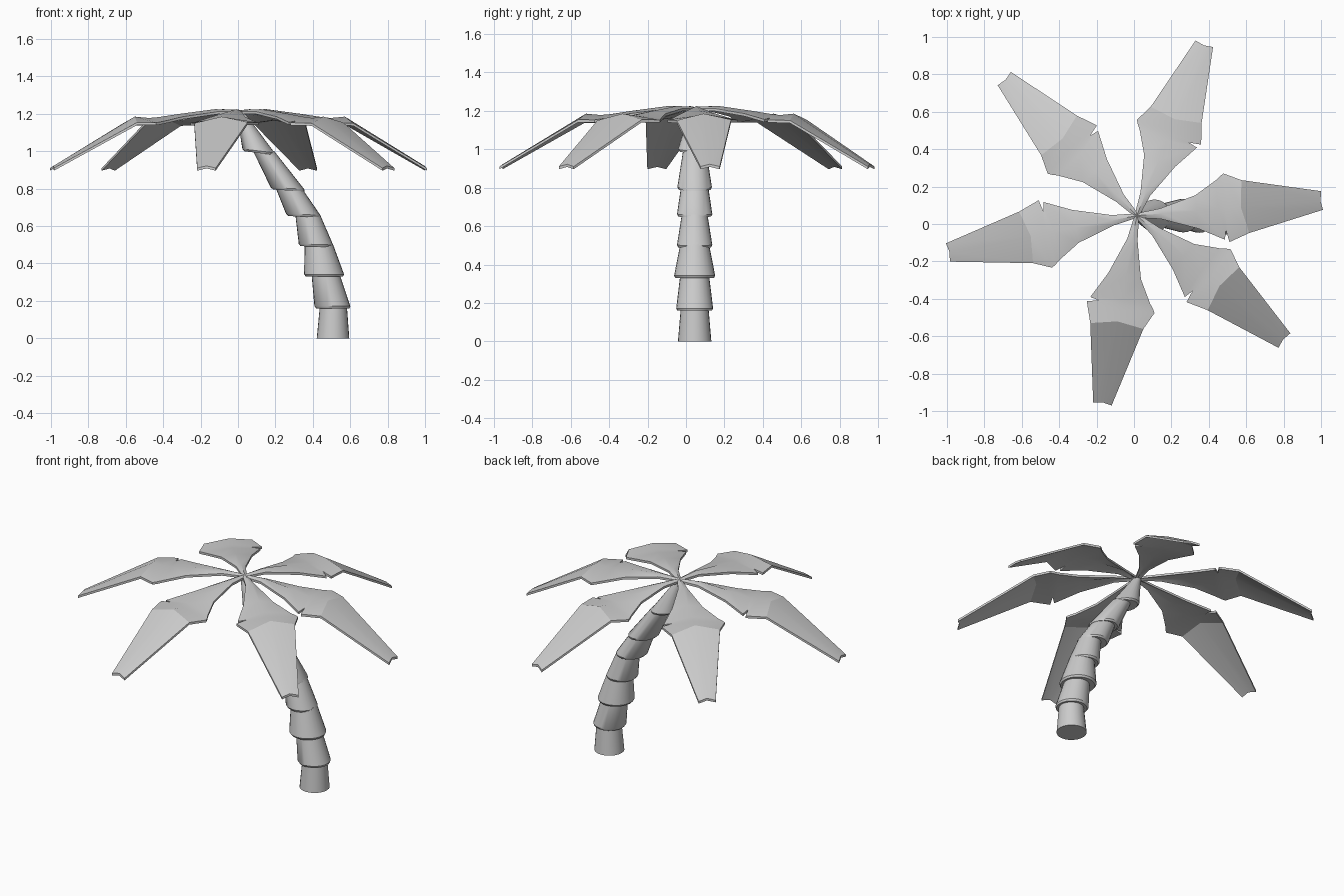
import bpy, bmesh, math
from mathutils import Vector

if "Cube" in bpy.data.objects:
    bpy.data.objects.remove(bpy.data.objects["Cube"])


def make_object(name, bm, angle):
    bmesh.ops.recalc_face_normals(bm, faces=bm.faces)
    mesh = bpy.data.meshes.new(name)
    bm.to_mesh(mesh)
    bm.free()
    ob = bpy.data.objects.new(name, mesh)
    bpy.context.collection.objects.link(ob)
    bpy.ops.object.select_all(action='DESELECT')
    ob.select_set(True)
    bpy.context.view_layer.objects.active = ob
    bpy.ops.object.shade_smooth_by_angle(angle=math.radians(angle))
    return ob


CX, CY = 0.015, 0.045   # crown centre
SIDES = 24

# Trunk: leaning flared collars, each (x, z, radius) bottom, then top, then tilt
segments = [
    ((0.508, 0.00, 0.087), (0.510, 0.175, 0.072), 0.0),
    ((0.507, 0.16, 0.096), (0.468, 0.345, 0.075), 0.0),
    ((0.462, 0.33, 0.107), (0.432, 0.505, 0.075), 0.0),
    ((0.420, 0.49, 0.092), (0.372, 0.665, 0.066), 0.03),
    ((0.355, 0.65, 0.092), (0.268, 0.810, 0.070), 0.04),
    ((0.272, 0.79, 0.090), (0.135, 1.005, 0.058), 0.06),
    ((0.115, 0.99, 0.086), (0.018, 1.200, 0.025), 0.12),
]
for i, ((x0, z0, r0), (x1, z1, r1), tilt) in enumerate(segments):
    bm = bmesh.new()
    lip = 0.012 if i else 0.0
    t = lip / (z1 - z0)
    levels = [(x0, z0, r0 * 0.93), (x0 + (x1 - x0) * t, z0 + lip, r0), (x1, z1, r1)]
    if i == 0:
        levels = [levels[1], levels[2]]
    rings = []
    for x, z, r in levels:
        ring = []
        for k in range(SIDES):
            a = 2 * math.pi * k / SIDES
            dx = r * math.cos(a)
            ring.append(bm.verts.new((x + dx, CY + r * math.sin(a), z - tilt * dx)))
        rings.append(ring)
    for lo, hi in zip(rings, rings[1:]):
        for k in range(SIDES):
            n = (k + 1) % SIDES
            bm.faces.new((lo[k], lo[n], hi[n], hi[k]))
    bm.faces.new(rings[0][::-1])
    bm.faces.new(rings[-1])
    make_object(f"trunk_segment_{i + 1}", bm, 35)

# Leaf rows: (left u, v, z), (ridge u, z), (right u, v, z); dip in right edge is the split
rows = [
    ((0.00, 0.012, 1.212), (0.00, 1.220), (0.00, -0.012, 1.212)),
    ((0.13, 0.028, 1.212), (0.14, 1.225), (0.13, -0.028, 1.212)),
    ((0.33, 0.083, 1.185), (0.33, 1.200), (0.33, -0.095, 1.185)),
    ((0.45, 0.155, 1.160), (0.45, 1.182), (0.473, -0.166, 1.155)),
    ((0.475, 0.175, 1.156), (0.485, 1.179), (0.483, -0.115, 1.163)),
    ((0.495, 0.187, 1.153), (0.51, 1.179), (0.497, -0.181, 1.153)),
    ((0.590, 0.144, 1.154), (0.575, 1.185), (0.61, -0.141, 1.150)),
    ((1.023, 0.051, 0.910), (1.015, 0.922), (1.025, -0.049, 0.910)),
]
leaves = [(4.6, 0.99), (68.5, 0.983), (134, 1.015), (191, 1.025), (259.6, 1.02), (319.7, 1.03)]
for i, (deg, length) in enumerate(leaves):
    a = math.radians(deg)
    s = length / 1.02

    def place(u, v, z):
        u *= s
        return Vector((CX + u * math.cos(a) - v * math.sin(a),
                       CY + u * math.sin(a) + v * math.cos(a), z))

    bm = bmesh.new()
    strip = [[bm.verts.new(place(*l)), bm.verts.new(place(m[0], 0, m[1])),
              bm.verts.new(place(*r))] for l, m, r in rows]
    for p, q in zip(strip, strip[1:]):
        for k in (0, 1):
            bm.faces.new((p[k], p[k + 1], q[k + 1], q[k]))
    bmesh.ops.recalc_face_normals(bm, faces=bm.faces)
    if sum(f.normal.z for f in bm.faces) < 0:
        bmesh.ops.reverse_faces(bm, faces=bm.faces)
    # thickness hangs below the upper surface
    geo = bmesh.ops.extrude_face_region(bm, geom=bm.faces[:], use_keep_orig=True)
    for v in geo["geom"]:
        if isinstance(v, bmesh.types.BMVert):
            v.co.z -= 0.014
    make_object(f"leaf_{i + 1}", bm, 28)
